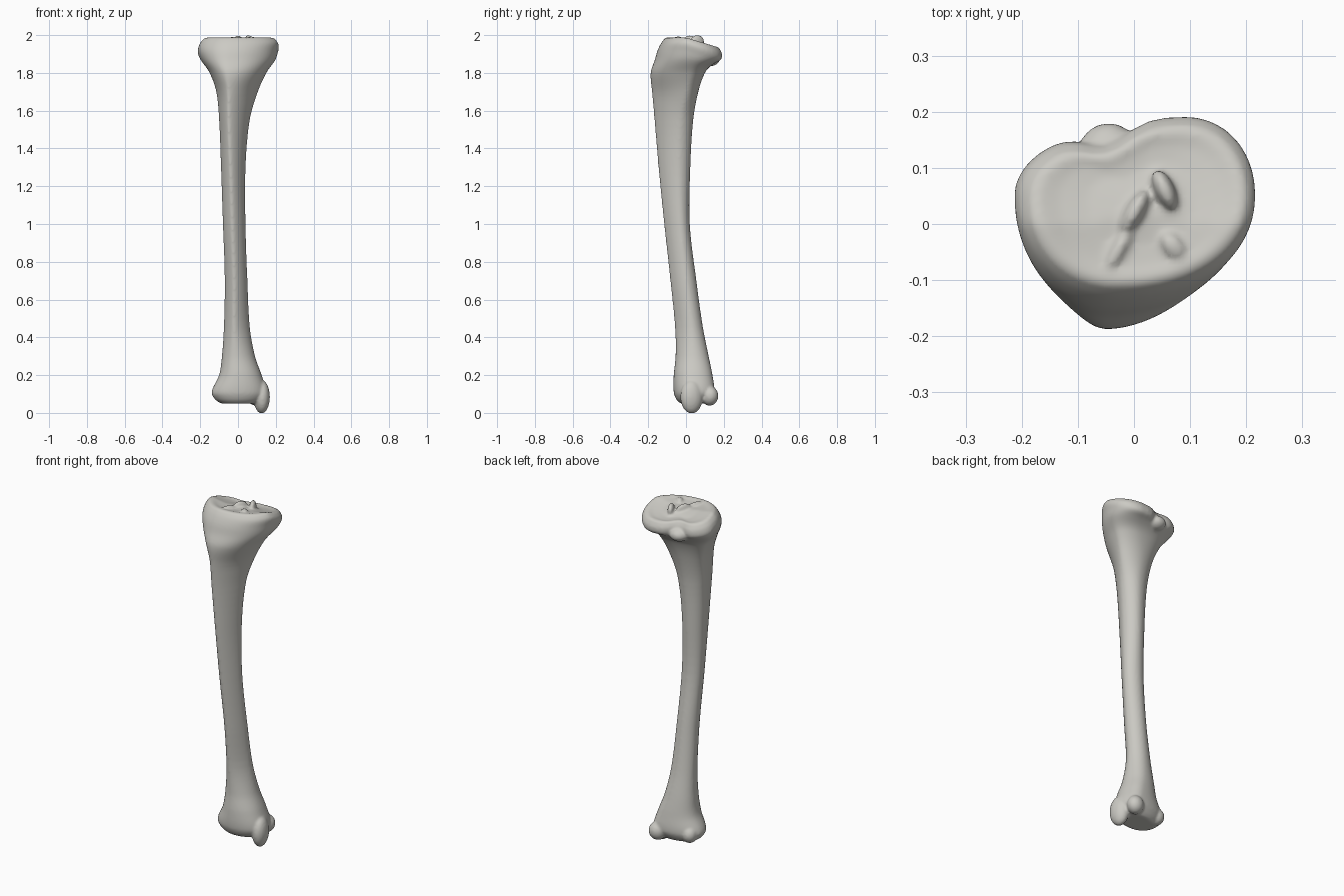
import bpy, bmesh, math
from mathutils import Matrix, Vector

cube = bpy.data.objects.get("Cube")
if cube:
    bpy.data.objects.remove(cube, do_unlink=True)

bone_mat = bpy.data.materials.new("bone_grey")
bone_mat.use_nodes = True
colour = (0.6, 0.59, 0.55, 1)
bone_mat.diffuse_color = colour
bone_mat.node_tree.nodes["Principled BSDF"].inputs["Base Color"].default_value = colour

# Cross-sections: height, x range, y range, front crest x, back crest x, side y
SECTIONS = [
    (.05, -.09, .10, -.03, .11, 0, .03, .04),
    (.07, -.12, .13, -.05, .13, 0, .04, .04),
    (.11, -.14, .15, -.065, .15, 0, .07, .04),
    (.2, -.10, .125, -.065, .14, 0, .05, .04),
    (.3, -.085, .09, -.055, .12, -.01, .02, .04),
    (.45, -.075, .063, -.058, .09, -.02, 0, .03),
    (.7, -.07, .05, -.083, .055, -.02, -.01, 0),
    (1, -.08, .04, -.116, .02, -.03, -.02, -.03),
    (1.3, -.09, .04, -.146, .023, -.04, -.02, -.04),
    (1.55, -.10, .062, -.167, .038, -.05, -.01, -.03),
    (1.7, -.115, .105, -.18, .065, -.05, 0, 0),
    (1.8, -.15, .15, -.187, .10, -.05, .03, .02),
    (1.87, -.195, .195, -.165, .15, -.05, .08, .04),
    (1.92, -.213, .21, -.15, .185, -.04, .09, .05),
    (1.96, -.205, .216, -.13, .19, -.03, .09, .05),
    (1.985, -.185, .2, -.11, .175, -.03, .09, .05),
]
SIDES = 64


def smooth(a, b, v):
    t = min(max((v - a) / (b - a), 0), 1)
    return t * t * (3 - 2 * t)


def tilt(p):
    """Slope the upper plateau down towards the back."""
    return Vector((p.x, p.y, p.z - .3 * max(p.y, 0) * smooth(1.8, 1.95, p.z)))


def ring(section):
    """Closed outline made of four curved quarters."""
    z, x0, x1, y0, y1, front_x, back_x, side_y = section
    shaft = smooth(.2, .5, z) * (1 - smooth(1.65, 1.87, z))
    points = []
    for i in range(SIDES):
        a = math.tau * i / SIDES
        c, s = math.cos(a), math.sin(a)
        power = 2 / (2.1 - (.55 if s < 0 else .2) * shaft)
        mid = back_x if s > 0 else front_x
        x = mid + ((x1 if c > 0 else x0) - mid) * abs(c) ** power
        y = side_y + ((y1 if s > 0 else y0) - side_y) * abs(s) ** power
        if s > 0:    # notch between the two rear lobes
            y -= .035 * smooth(1.86, 1.93, z) * math.exp(-((x + .05) / .055) ** 2)
        points.append(Vector((x, y, z)))
    return points


def blend(k, t):
    """Smooth curve through neighbouring sections."""
    last = len(SECTIONS) - 1
    a, b, c, d = (SECTIONS[min(max(k + n, 0), last)] for n in (-1, 0, 1, 2))
    out = []
    for i in range(len(b)):
        m0 = (c[i] - a[i]) / (c[0] - a[0]) * (c[0] - b[0])
        m1 = (d[i] - b[i]) / (d[0] - b[0]) * (c[0] - b[0])
        h = t * t * (3 - 2 * t)
        out.append(b[i] + (c[i] - b[i]) * h + m0 * t * (1 - t) ** 2 - m1 * t * t * (1 - t))
    out[0] = b[0] + (c[0] - b[0]) * t
    return out


def add_knob(bm, centre, radii, turn=0):
    """Rounded lump that is fused into the bone."""
    place = (Matrix.Translation(centre) @ Matrix.Rotation(math.radians(turn), 4, 'Z')
             @ Matrix.Diagonal((*radii, 1)))
    bmesh.ops.create_uvsphere(bm, u_segments=32, v_segments=20, radius=1, matrix=place)


bm = bmesh.new()

# Shaft with flared ends
rings = [ring(blend(k, j / 6)) for k in range(len(SECTIONS) - 1) for j in range(6)]
rim = ring(SECTIONS[-1])
rings.append(rim)

# Shallow dished upper plateau
centre = Vector((.02, .04, 1.985))
for scale, rise in ((.92, .003), (.75, -.006), (.5, -.012), (.2, -.008)):
    rings.append([centre + (p - centre) * scale + Vector((0, 0, rise)) for p in rim])

loops = [[bm.verts.new(tilt(p)) for p in r] for r in rings]
for low, high in zip(loops, loops[1:]):
    for i in range(SIDES):
        j = (i + 1) % SIDES
        bm.faces.new((low[i], low[j], high[j], high[i]))
bm.faces.new(loops[0][::-1])
bm.faces.new(loops[-1])

# Upper spines and the low ridges around them
add_knob(bm, (.055, .06, 1.965), (.018, .04, .036), 25)
add_knob(bm, (0, .02, 1.965), (.018, .045, .034), -30)
add_knob(bm, (.07, -.04, 1.972), (.02, .03, .022), 40)
add_knob(bm, (-.03, -.05, 1.97), (.015, .05, .021), -30)
# Rear side facet under the plateau
add_knob(bm, (-.045, .125, 1.875), (.055, .055, .04), -5)
# Inner ankle point and rear ankle lump
add_knob(bm, (.125, .03, .085), (.043, .06, .088), 10)
add_knob(bm, (.095, .125, .09), (.05, .045, .052), 30)
# Outer ankle corner and rear lip
add_knob(bm, (-.08, .08, .1), (.045, .05, .05), 30)

bmesh.ops.recalc_face_normals(bm, faces=bm.faces)
mesh = bpy.data.meshes.new("shin_bone")
bm.to_mesh(mesh)
bm.free()
mesh.materials.append(bone_mat)
bone = bpy.data.objects.new("shin_bone", mesh)
bpy.context.collection.objects.link(bone)

# Fuse the parts into one soft surface
fuse = bone.modifiers.new("fuse", 'REMESH')
fuse.mode = 'VOXEL'
fuse.voxel_size = .007
fuse.use_smooth_shade = True
soften = bone.modifiers.new("soften", 'SMOOTH')
soften.factor = .5
soften.iterations = 5
